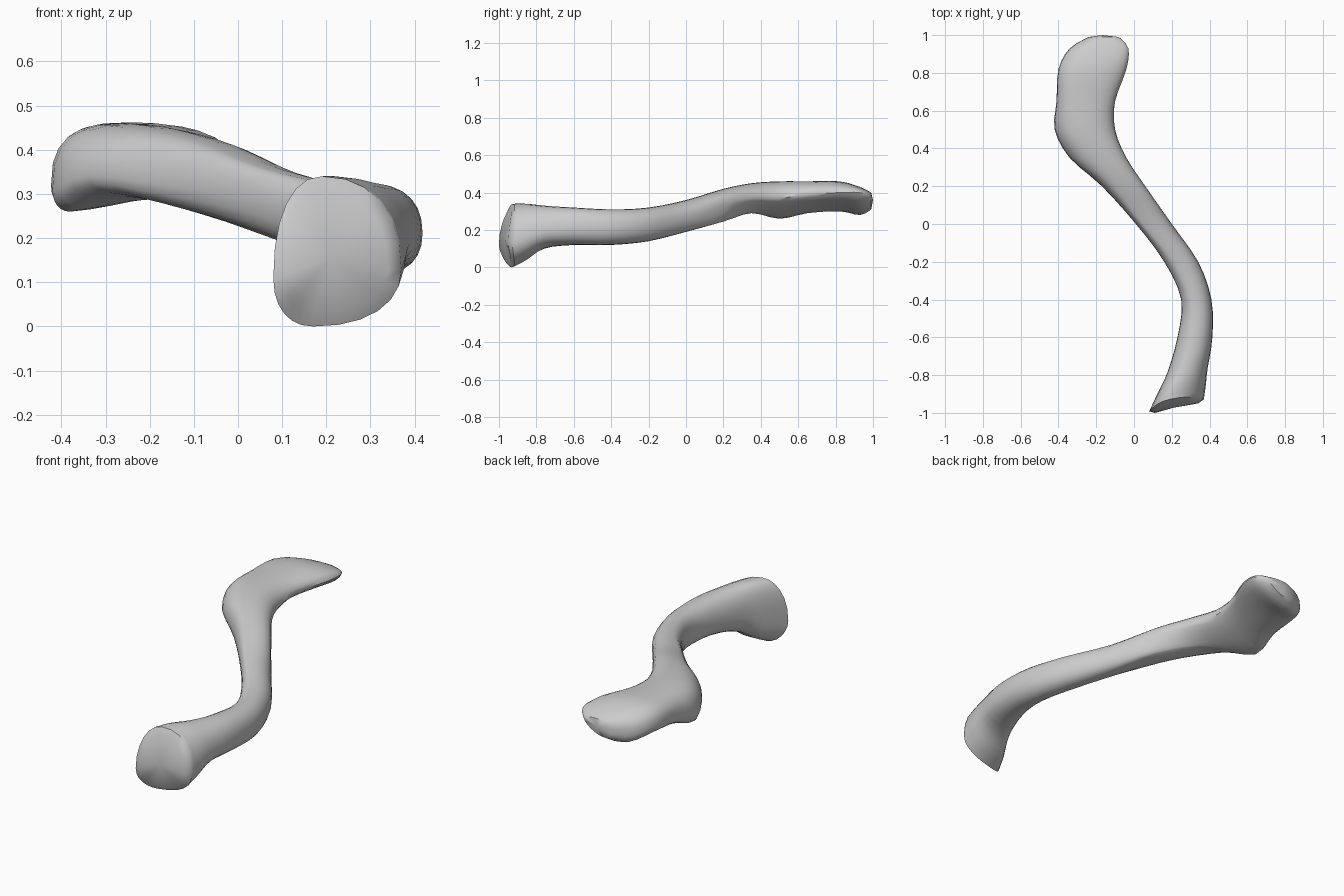
import bpy
import bmesh
from math import sin, cos, pi
from mathutils import Vector

default_cube = bpy.data.objects.get("Cube")
if default_cube:
    bpy.data.objects.remove(default_cube, do_unlink=True)

SEGMENTS = 24
STEPS = 3

# Cross-sections in hundredths: y, then (x, z) of left, top, right and bottom extremes
SECTIONS = [
    (-97.5, 11, 12, 19, 31, 34, 13, 17, 3),
    (-96, 8, 11, 19, 34, 37, 13, 17, 0),
    (-88, 12, 14, 22, 34, 38, 16, 19, 4),
    (-77, 18, 18, 27, 33, 39, 19, 24, 10),
    (-60, 23, 20, 32, 32, 41.5, 21, 32, 12),
    (-40, 25, 22, 32, 31, 41, 21, 32, 12),
    (-20, 16, 25, 22, 32, 34, 23, 26, 14),
    (0, 1, 29, 5, 36, 20, 26, 14, 19),
    (20, -17, 32, -9, 42, 6, 34, 2, 24.5),
    (35, -34, 34, -19, 45, -4, 37, -17, 29),
    (50, -42, 31, -25, 46, -10, 37, -38, 26),
    (65, -41, 35, -26, 46, -10, 39, -31, 29),
    (82, -40, 36, -23, 46, -4, 40, -29, 30),
    (93, -34, 34, -18, 43, -3, 40, -26, 28),
    (99, -24, 34, -16, 40, -8, 38, -19, 31),
]


def blend(a, b, c, d, t):
    """Catmull-Rom value between b and c."""
    return b + 0.5 * t * (c - a + t * (2 * a - 5 * b + 4 * c - d
                                       + t * (3 * (b - c) + d - a)))


def smooth_sections(rows):
    """Add in-between sections along the shaft, keeping the flat end's rim crisp."""
    result = [rows[0]]
    body = rows[1:]
    last = len(body) - 1
    for i in range(last):
        near = [body[max(0, min(last, i + k))] for k in (-1, 0, 1, 2)]
        for step in range(STEPS):
            result.append([blend(*v, step / STEPS) for v in zip(*near)])
    result.append(body[-1])
    return result


def section_points(row):
    """Join the four extremes with quarter curves."""
    y, *flat = [v / 100 for v in row]
    left, top, right, bottom = zip(flat[::2], flat[1::2])
    mid = (left[0] + right[0]) / 2
    # The medial end is slanted sideways and leans back above and below
    end = max(0, min(1, (-0.7 - y) / 0.2))
    points = []
    for i in range(SEGMENTS):
        a = 2 * pi * i / SEGMENTS
        side = right if cos(a) >= 0 else left
        cap = top if sin(a) >= 0 else bottom
        power = 0.9
        if y > 0.25 and side is right and cap is bottom:
            power = 1.35  # thin edge of the flat end
        elif y > 0.4 and side is left and cap is top:
            power = 0.75  # squarer outer shoulder
        c, s = abs(cos(a)) ** power, abs(sin(a)) ** power
        x = cap[0] + (side[0] - cap[0]) * c
        z = side[1] + (cap[1] - side[1]) * s
        lean = 0.04 * s * s
        points.append(Vector((x, y + end * (0.22 * (x - mid) + lean), z)))
    return points


# Bone surface
bm = bmesh.new()
rings = [[bm.verts.new(p) for p in section_points(row)]
         for row in smooth_sections(SECTIONS)]
for first, second in zip(rings, rings[1:]):
    for i in range(SEGMENTS):
        j = (i + 1) % SEGMENTS
        bm.faces.new((first[i], first[j], second[j], second[i]))

# Domed caps at both ends
for ring, bulge in ((rings[0], -0.015), (rings[-1], 0.01)):
    centre = sum((v.co for v in ring), Vector()) / SEGMENTS
    tip = bm.verts.new(centre + Vector((0, bulge, 0)))
    for i in range(SEGMENTS):
        bm.faces.new((ring[i], ring[(i + 1) % SEGMENTS], tip))
bmesh.ops.recalc_face_normals(bm, faces=bm.faces)

mesh = bpy.data.meshes.new("collar_bone")
bm.to_mesh(mesh)
bm.free()
bone = bpy.data.objects.new("collar_bone", mesh)
bpy.context.collection.objects.link(bone)

# Plain grey material
grey = bpy.data.materials.new("bone_grey")
grey.use_nodes = True
colour = (0.6, 0.6, 0.6, 1)
grey.diffuse_color = colour
grey.node_tree.nodes["Principled BSDF"].inputs["Base Color"].default_value = colour
mesh.materials.append(grey)

# Smooth shading with sharp rims
bpy.ops.object.select_all(action='DESELECT')
bone.select_set(True)
bpy.context.view_layer.objects.active = bone
bpy.ops.object.shade_smooth_by_angle(angle=pi / 4)
